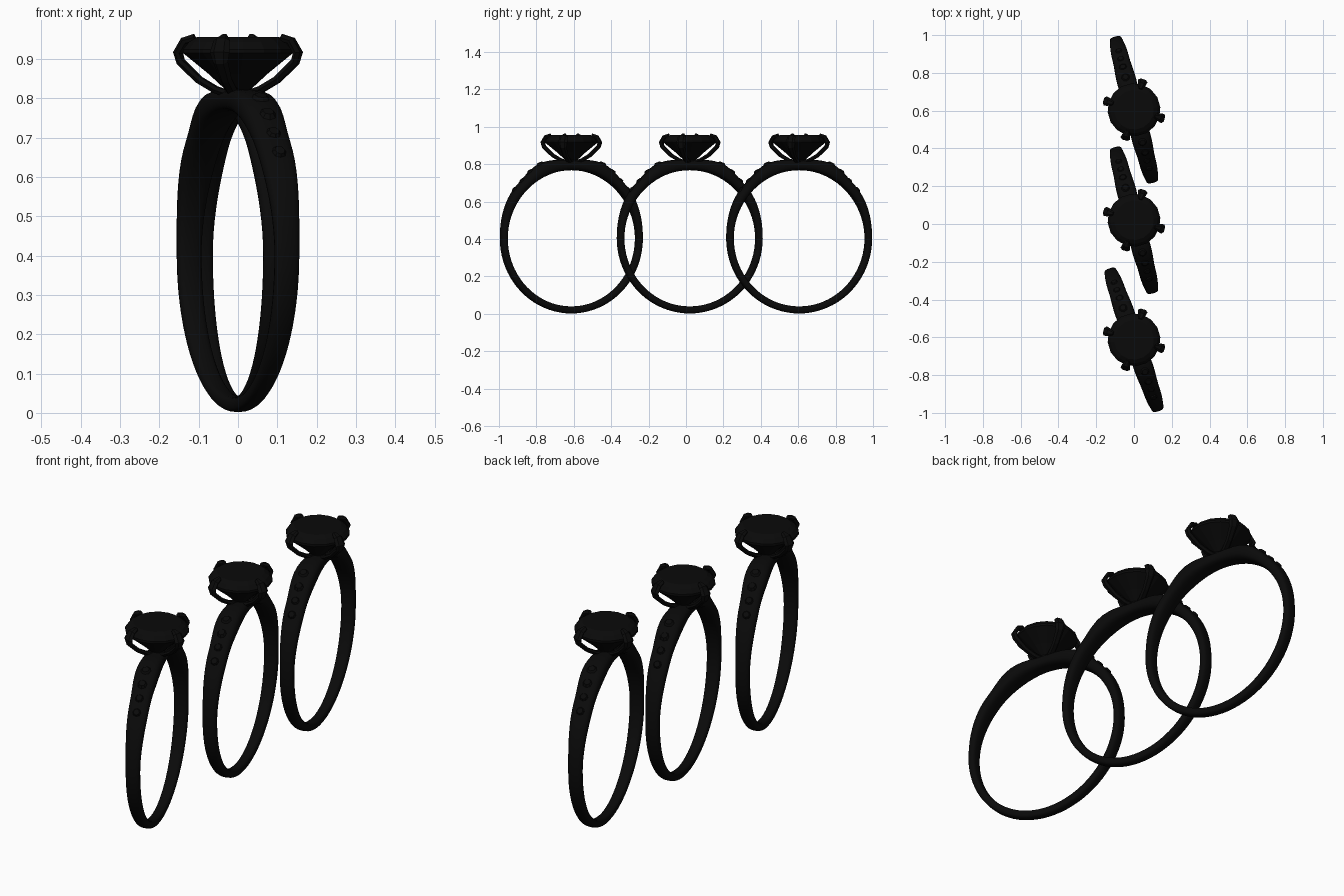
import bpy, bmesh, math
from mathutils import Matrix, Vector

cube = bpy.data.objects.get("Cube")
if cube:
    bpy.data.objects.remove(cube, do_unlink=True)

black = bpy.data.materials.new("black")
black.use_nodes = True
black.diffuse_color = (0.003, 0.003, 0.003, 1)
black.node_tree.nodes["Principled BSDF"].inputs["Base Color"].default_value = (0.003, 0.003, 0.003, 1)

CENTRE_Z = 0.404
INNER = 0.364
# degrees from the top of the band, outer radius, half width
BAND = [(0, 0.418, 0.046), (23, 0.437, 0.052), (45, 0.416, 0.045),
        (90, 0.400, 0.032), (180, 0.402, 0.023)]


def band_size(deg):
    d = abs((deg + 180) % 360 - 180)
    for (a, r0, w0), (b, r1, w1) in zip(BAND, BAND[1:]):
        if d <= b:
            t = (d - a) / (b - a)
            t = t * t * (3 - 2 * t)
            return r0 + (r1 - r0) * t, w0 + (w1 - w0) * t


def finish(bm, name, place, smooth):
    bmesh.ops.recalc_face_normals(bm, faces=bm.faces)
    bm.transform(place)
    mesh = bpy.data.meshes.new(name)
    bm.to_mesh(mesh)
    bm.free()
    mesh.materials.append(black)
    obj = bpy.data.objects.new(name, mesh)
    bpy.context.collection.objects.link(obj)
    if smooth:
        bpy.ops.object.select_all(action="DESELECT")
        obj.select_set(True)
        bpy.context.view_layer.objects.active = obj
        bpy.ops.object.shade_smooth_by_angle(angle=math.radians(40))


def loft(bm, loops, closed=False):
    """Skin a list of equal vertex loops, capping the ends unless closed."""
    rows = [[bm.verts.new(p) for p in loop] for loop in loops]
    n = len(rows[0])
    pairs = list(zip(rows, rows[1:])) + ([(rows[-1], rows[0])] if closed else [])
    for a, b in pairs:
        for i in range(n):
            j = (i + 1) % n
            bm.faces.new((a[i], a[j], b[j], b[i]))
    if not closed:
        bm.faces.new(rows[0])
        bm.faces.new(rows[-1])


def signed_power(v, p):
    return math.copysign(abs(v) ** p, v)


def make_band(name, place):
    bm = bmesh.new()
    loops = []
    for k in range(80):
        deg = k * 360 / 80
        a = math.radians(deg)
        outer, half = band_size(deg)
        mid, thick = (outer + INNER) / 2, (outer - INNER) / 2
        loop = []
        for s in range(16):
            c = 2 * math.pi * s / 16
            r = mid + thick * signed_power(math.sin(c), 0.7)
            x = half * signed_power(math.cos(c), 0.7)
            loop.append((x, r * math.sin(a), CENTRE_Z + r * math.cos(a)))
        loops.append(loop)
    loft(bm, loops, closed=True)
    finish(bm, name, place, True)


def make_accents(name, place):
    # Small stones set flush along both shoulders
    bm = bmesh.new()
    for side in (-1, 1):
        for deg in (24, 33, 42, 51):
            outer, half = band_size(deg)
            m = (Matrix.Translation((0, 0, CENTRE_Z)) @ Matrix.Rotation(math.radians(-deg * side), 4, "X")
                 @ Matrix.Translation((0, 0, outer)))
            bmesh.ops.create_cone(bm, cap_ends=True, segments=8, radius1=half * 0.5,
                                  radius2=half * 0.3, depth=0.012, matrix=m)
    finish(bm, name, place, False)


def make_stone(name, place):
    # Brilliant cut: table, crown, girdle and pavilion
    bm = bmesh.new()
    levels = [(0.105, 0.956), (0.125, 0.944), (0.14, 0.925), (0.14, 0.915), (0.075, 0.862), (0.008, 0.80)]
    for_loop = [[(r * math.cos(i * math.pi / 8), r * math.sin(i * math.pi / 8), z)
                 for i in range(16)] for r, z in levels]
    loft(bm, for_loop)
    finish(bm, name, place, False)


def make_prongs(name, place):
    # Four claws sweeping out from the base and hooking over the girdle
    path = [(0.015, 0.808, 0.020), (0.060, 0.822, 0.016), (0.105, 0.848, 0.016),
            (0.153, 0.893, 0.020), (0.160, 0.916, 0.026), (0.142, 0.947, 0.022), (0.115, 0.955, 0.010)]
    bm = bmesh.new()
    for q in range(4):
        turn = Matrix.Rotation(q * math.pi / 2, 3, "Z")
        loops = []
        for i, (r, z, half) in enumerate(path):
            a, b = path[max(i - 1, 0)], path[min(i + 1, len(path) - 1)]
            tangent = Vector((b[0] - a[0], 0, b[1] - a[1])).normalized()
            normal = Vector((-tangent.z, 0, tangent.x)) * 0.009
            centre = Vector((r, 0, z))
            loops.append([turn @ (centre + normal * u + Vector((0, half * v, 0)))
                          for u, v in ((1, 0.7), (1, -0.7), (0, -1), (-1, -0.5), (-1, 0.5), (0, 1))])
        loft(bm, loops)
    finish(bm, name, place, False)


def make_collar(name, place):
    # Base cup joining the stone to the band
    bm = bmesh.new()
    bmesh.ops.create_cone(bm, cap_ends=True, segments=16, radius1=0.04, radius2=0.032, depth=0.03,
                          matrix=Matrix.Translation((0, 0, 0.812)))
    finish(bm, name, place, True)


# Three rings in a row, the front one turned a little further
for label, y, turn in (("front", -0.613, 19), ("middle", 0.02, 14.5), ("back", 0.605, 14.5)):
    spot = Matrix.Translation((0, y, 0))
    band_place = spot @ Matrix.Rotation(math.radians(turn), 4, "Z")
    head_place = spot @ Matrix.Rotation(math.radians(-17), 4, "Z")
    make_band(label + "_band", band_place)
    make_accents(label + "_accent_stones", band_place)
    make_stone(label + "_centre_stone", head_place)
    make_prongs(label + "_prongs", head_place)
    make_collar(label + "_collar", head_place)
